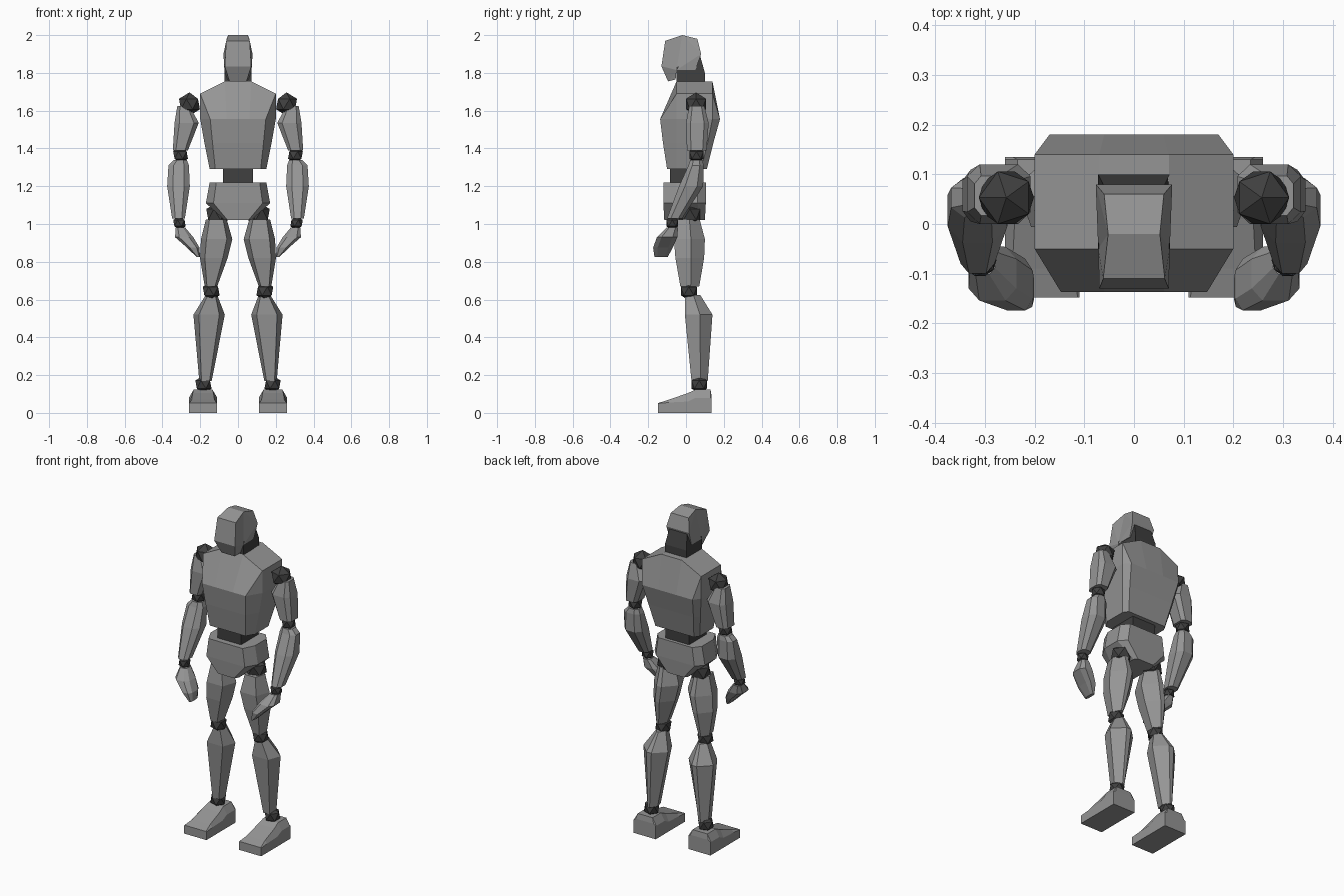
import bpy, bmesh
from mathutils import Matrix

if "Cube" in bpy.data.objects:
    bpy.data.objects.remove(bpy.data.objects["Cube"])


def material(name, v):
    m = bpy.data.materials.new(name)
    m.diffuse_color = (v, v, v, 1)
    m.use_nodes = True
    m.node_tree.nodes["Principled BSDF"].inputs["Base Color"].default_value = m.diffuse_color
    return m


GREY = material("armour_grey", 0.3)
DARK = material("joint_dark", 0.05)


def finish(bm, name, mat, mirror):
    bmesh.ops.remove_doubles(bm, verts=bm.verts, dist=1e-5)
    bmesh.ops.triangulate(bm, faces=[f for f in bm.faces if len(f.verts) > 8])
    bmesh.ops.recalc_face_normals(bm, faces=bm.faces)
    me = bpy.data.meshes.new(name)
    bm.to_mesh(me)
    bm.free()
    me.materials.append(mat)
    ob = bpy.data.objects.new(name, me)
    bpy.context.collection.objects.link(ob)
    if mirror:
        mod = ob.modifiers.new("mirror", 'MIRROR')
        mod.use_mirror_merge = False
    return ob


def loft(name, rings, mat=GREY, mirror=False):
    bm = bmesh.new()
    vs = [[bm.verts.new(p) for p in r] for r in rings]
    n = len(vs[0])
    for a, b in zip(vs, vs[1:]):
        for i in range(n):
            j = (i + 1) % n
            bm.faces.new((a[i], a[j], b[j], b[i]))
    bm.faces.new(vs[0])
    bm.faces.new(vs[-1])
    return finish(bm, name, mat, mirror)


def sym(half):
    """Close a front-to-back half outline by reflecting it in x."""
    return half + [(-x, y, z) for x, y, z in reversed(half)]


def at(z, pts):
    return [(x, y, z) for x, y in pts]


def limb(name, section, rings, mat=GREY):
    """Mirrored limb: rings are (centre x, centre y, z, half x, half y)."""
    loft(name, [[(cx + px * hx, cy + py * hy, z) for px, py in section]
                for cx, cy, z, hx, hy in rings], mat, True)


def ball(name, loc, r):
    bm = bmesh.new()
    bmesh.ops.create_icosphere(bm, subdivisions=1, radius=r,
                               matrix=Matrix.Translation(loc))
    finish(bm, name, DARK, True)


def chamfer(c):
    return [(c, -1), (1, -c), (1, c), (c, 1), (-c, 1), (-1, c), (-1, -c), (-c, -1)]


RIDGED = [(0.65, -1), (1, 0.1), (0.2, 1), (-0.2, 1), (-1, 0.1), (-0.65, -1)]
SQUARE = [(1, -1), (1, 1), (-1, 1), (-1, -1)]

# Head: side profile (y, z, half width)
prof = [(-.095, 1.755, .045), (-.13, 1.835, .07), (-.11, 1.97, .062),
        (-.02, 2.0, .052), (.06, 1.98, .06), (.08, 1.9, .077),
        (.05, 1.815, .072), (-.05, 1.815, .072), (-.055, 1.765, .055)]
loft("head", [[(s * w, y, z) for y, z, w in prof] for s in (-1, 1)])

# Neck
neck = [(-.05, 1.70), (-.05, 1.83), (.075, 1.89), (.1, 1.8), (.1, 1.70)]
loft("neck", [[(s * (.072 if z < 1.85 else .06), y, z) for y, z in neck]
              for s in (-1, 1)], DARK)

# Torso
loft("torso", [
    sym(at(1.29, [(.06, -.1), (.12, -.1), (.15, -.05), (.15, .08), (.13, .11), (.06, .11)])),
    sym(at(1.43, [(.06, -.122), (.135, -.122), (.178, -.05), (.178, .115), (.152, .145), (.06, .145)])),
    sym(at(1.555, [(.06, -.137), (.147, -.137), (.2, -.05), (.2, .14), (.17, .18), (.06, .18)])),
    sym([(.07, -.05, 1.755)] + at(1.69, [(.2, -.05), (.2, -.05), (.2, .14), (.2, .14)])
        + [(.07, .14, 1.755)]),
    sym(at(1.755, [(.07, -.05)] * 3 + [(.07, .14)] * 3)),
])

# Waist
loft("waist", [at(z, [(px * .08, py * .085) for px, py in SQUARE])
               for z in (1.18, 1.32)], DARK)

# Pelvis
loft("pelvis", [
    sym(at(1.02, [(.055, -.115), (.07, -.09), (.07, .08), (.055, .1)])),
    sym(at(1.11, [(.13, -.12), (.17, -.05), (.17, .06), (.13, .105)])),
    sym(at(1.22, [(.115, -.12), (.15, -.05), (.15, .06), (.115, .105)])),
])

# Joints
for name, loc, r in [("hip_joint", (.11, .02, 1.05), .065),
                     ("knee_joint", (.142, .015, .645), .05),
                     ("ankle_joint", (.183, .07, .15), .048),
                     ("shoulder_joint", (.257, .053, 1.635), .062),
                     ("elbow_joint", (.304, .055, 1.365), .044),
                     ("wrist_joint", (.31, -.073, 1.005), .037)]:
    ball(name, loc, r)

# Legs
limb("thigh", RIDGED, [(.115, .012, 1.025, .055, .06), (.113, .018, .92, .083, .082),
                       (.128, .02, .82, .073, .076), (.143, .02, .67, .033, .05)])
limb("shin", RIDGED, [(.14, .035, .625, .03, .04), (.153, .067, .52, .083, .073),
                      (.172, .072, .17, .033, .043)])

# Feet: sections from toe to heel (y, top half width, edge height, top height)
loft("foot", [[(.185 + s * w, y, z) for s, w, z in
               ((1, .075, 0), (1, .075, e), (1, t, h), (-1, t, h), (-1, .075, e), (-1, .075, 0))]
              for y, t, e, h in ((-.148, .072, .05, .052), (-.09, .06, .055, .07),
                                 (.01, .055, .06, .105), (.05, .05, .08, .123),
                                 (.13, .05, .08, .123), (.135, .06, .08, .09))],
     mirror=True)

# Arms
limb("upper_arm", chamfer(.6), [(.288, .057, 1.625, .033, .04), (.272, .06, 1.535, .064, .06),
                                (.305, .057, 1.39, .04, .052)])
limb("forearm", chamfer(.5), [(.305, .055, 1.338, .035, .033), (.314, .053, 1.31, .054, .04),
                              (.315, .027, 1.2, .06, .064), (.315, -.06, 1.03, .034, .04)])
limb("hand", chamfer(.55), [(.305, -.072, .982, .025, .03), (.285, -.1, .93, .048, .054),
                            (.237, -.122, .875, .033, .052), (.21, -.132, .825, .009, .035)])
